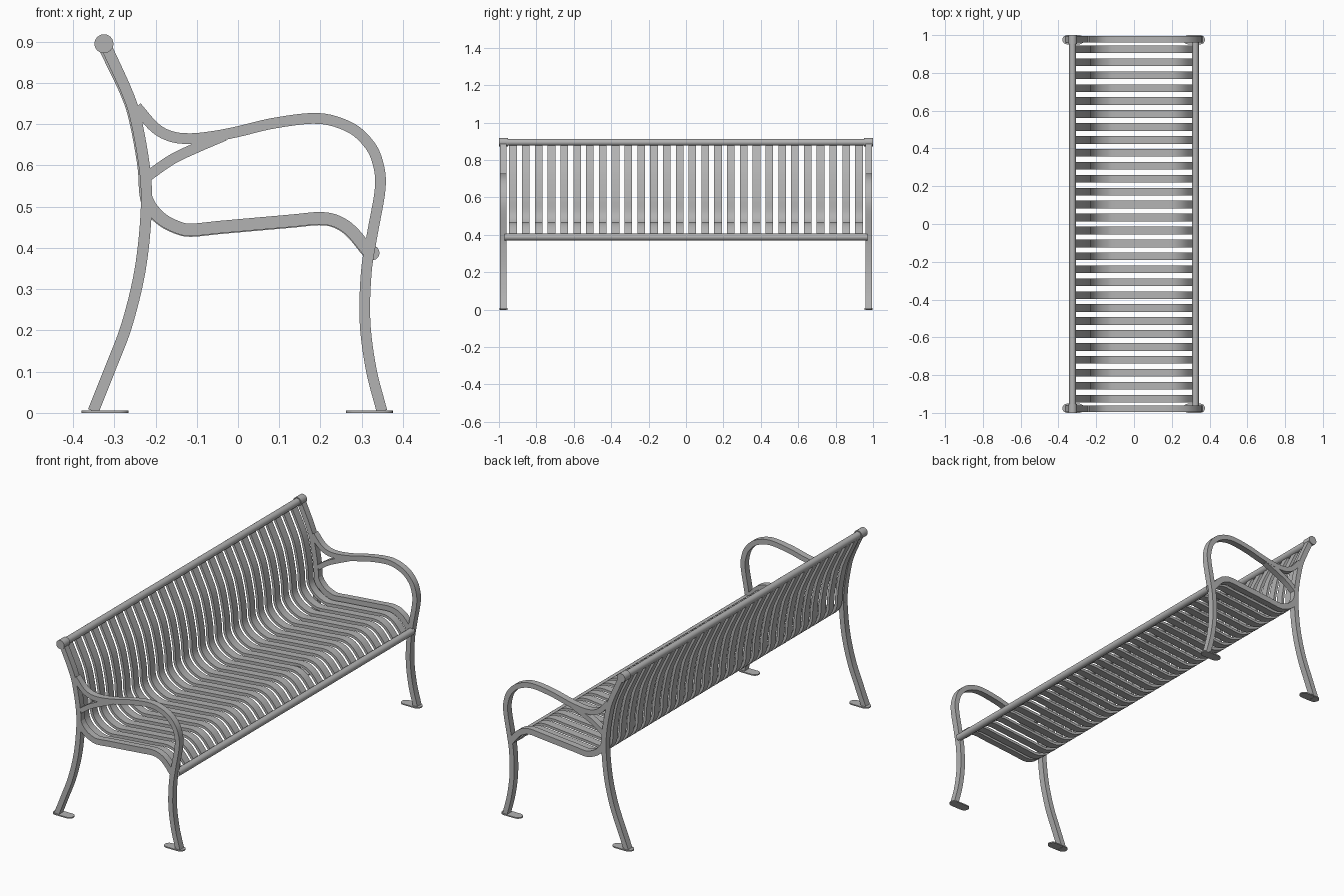
import bpy, bmesh, math
from mathutils import Vector

cube = bpy.data.objects.get("Cube")
if cube:
    bpy.data.objects.remove(cube, do_unlink=True)

# Single painted metal finish
metal = bpy.data.materials.new("grey_metal")
metal.use_nodes = True
GREY = (0.45, 0.45, 0.45, 1)
metal.diffuse_color = GREY
metal.node_tree.nodes["Principled BSDF"].inputs["Base Color"].default_value = GREY


def finish(bm, name):
    bmesh.ops.recalc_face_normals(bm, faces=bm.faces)
    mesh = bpy.data.meshes.new(name)
    bm.to_mesh(mesh)
    bm.free()
    mesh.materials.append(metal)
    ob = bpy.data.objects.new(name, mesh)
    bpy.context.collection.objects.link(ob)
    bpy.ops.object.select_all(action='DESELECT')
    ob.select_set(True)
    bpy.context.view_layer.objects.active = ob
    bpy.ops.object.shade_smooth_by_angle(angle=math.radians(35))
    return ob


def spline(points, steps=6):
    """Smooth curve through side-profile points (x, z)."""
    p = [Vector(q) for q in points]
    p = [2 * p[0] - p[1]] + p + [2 * p[-1] - p[-2]]
    out = []
    for a, b, c, d in zip(p, p[1:], p[2:], p[3:]):
        for i in range(steps):
            t = i / steps
            out.append(0.5 * (2 * b + (c - a) * t + (2 * a - 5 * b + 4 * c - d) * t**2
                              + (3 * b - a - 3 * c + d) * t**3))
    return out + [p[-2]]


def flat_bar(name, points, depth, width, ys, shift=0):
    """Rectangular bar swept along a side profile, repeated at each y."""
    path = spline(points)
    bm = bmesh.new()
    for y in ys:
        rings = []
        for i, q in enumerate(path):
            t = (path[min(i + 1, len(path) - 1)] - path[max(i - 1, 0)]).normalized()
            n = Vector((-t.y, t.x))
            ring = []
            for s, w in ((-1, -1), (1, -1), (1, 1), (-1, 1)):
                v = q + n * (shift + s * depth / 2)
                ring.append(bm.verts.new((v.x, y + w * width / 2, v.y)))
            rings.append(ring)
        for a, b in zip(rings, rings[1:]):
            for k in range(4):
                bm.faces.new((a[k], a[(k + 1) % 4], b[(k + 1) % 4], b[k]))
        bm.faces.new(rings[0])
        bm.faces.new(rings[-1])
    return finish(bm, name)


def rod(name, x, z, radius, y0, y1):
    bpy.ops.mesh.primitive_cylinder_add(vertices=24, radius=radius, depth=y1 - y0,
                                        location=(x, (y0 + y1) / 2, z),
                                        rotation=(math.pi / 2, 0, 0))
    ob = bpy.context.object
    ob.name = name
    ob.data.materials.append(metal)
    bpy.ops.object.shade_smooth_by_angle(angle=math.radians(35))


def foot(name, x, y):
    """Thin plate with rounded ends."""
    half, r, high = 0.057, 0.0245, 0.006
    bm = bmesh.new()
    ring = []
    for side in (1, -1):
        for i in range(9):
            a = math.pi * (i / 8 - 0.5)
            ring.append(bm.verts.new((x + side * (half - r + r * math.cos(a)),
                                      y + side * r * math.sin(a), 0)))
    face = bm.faces.new(ring)
    top = bmesh.ops.extrude_face_region(bm, geom=[face])["geom"]
    bmesh.ops.translate(bm, vec=(0, 0, high),
                        verts=[v for v in top if isinstance(v, bmesh.types.BMVert)])
    finish(bm, name)


# Side profiles
back_leg = [(-.351, .004), (-.31, .107), (-.27, .212), (-.238, .343), (-.223, .48),
            (-.225, .58), (-.246, .705), (-.268, .775), (-.318, .885)]
front_leg = [(.349, .004), (.323, .105), (.308, .22), (.311, .34), (.325, .43),
             (.345, .546), (.338, .61), (.315, .655), (.27, .693), (.195, .714),
             (.09, .703), (0, .682), (-.057, .671), (-.113, .665), (-.161, .67),
             (-.202, .692), (-.246, .742)]
brace = [(-.22, .573), (-.161, .614), (-.103, .642), (-.033, .672)]
seat = [(-.222, .52), (-.21, .497), (-.183, .469), (-.146, .45), (-.113, .444),
        (-.04, .451), (.13, .466), (.197, .472), (.238, .465), (.275, .441), (.316, .392)]
slat = [(-.323, .89), (-.268, .775), (-.246, .705), (-.227, .6), (-.222, .53)] + seat[1:]

# End frames
for side, s in (("left", 1), ("right", -1)):
    y = s * 0.978
    flat_bar(side + "_back_leg", back_leg, .027, .034, [y])
    flat_bar(side + "_front_leg_and_arm", front_leg, .026, .034, [y])
    flat_bar(side + "_arm_brace", brace, .025, .032, [y])
    flat_bar(side + "_seat_support", seat, .03, .034, [y])
    foot(side + "_back_foot", -.322, s * .9755)
    foot(side + "_front_foot", .319, s * .9755)
    rod(side + "_rail_cap", -.325, .895, .023, *sorted((s * .952, s)))

# Rails and slats
rod("top_rail", -.325, .895, .018, -.96, .96)
rod("front_rail", .325, .388, .018, -.97, .97)
flat_bar("slats", slat, .014, .041, [(i - 13.5) * .0685 for i in range(28)], shift=-.01)
